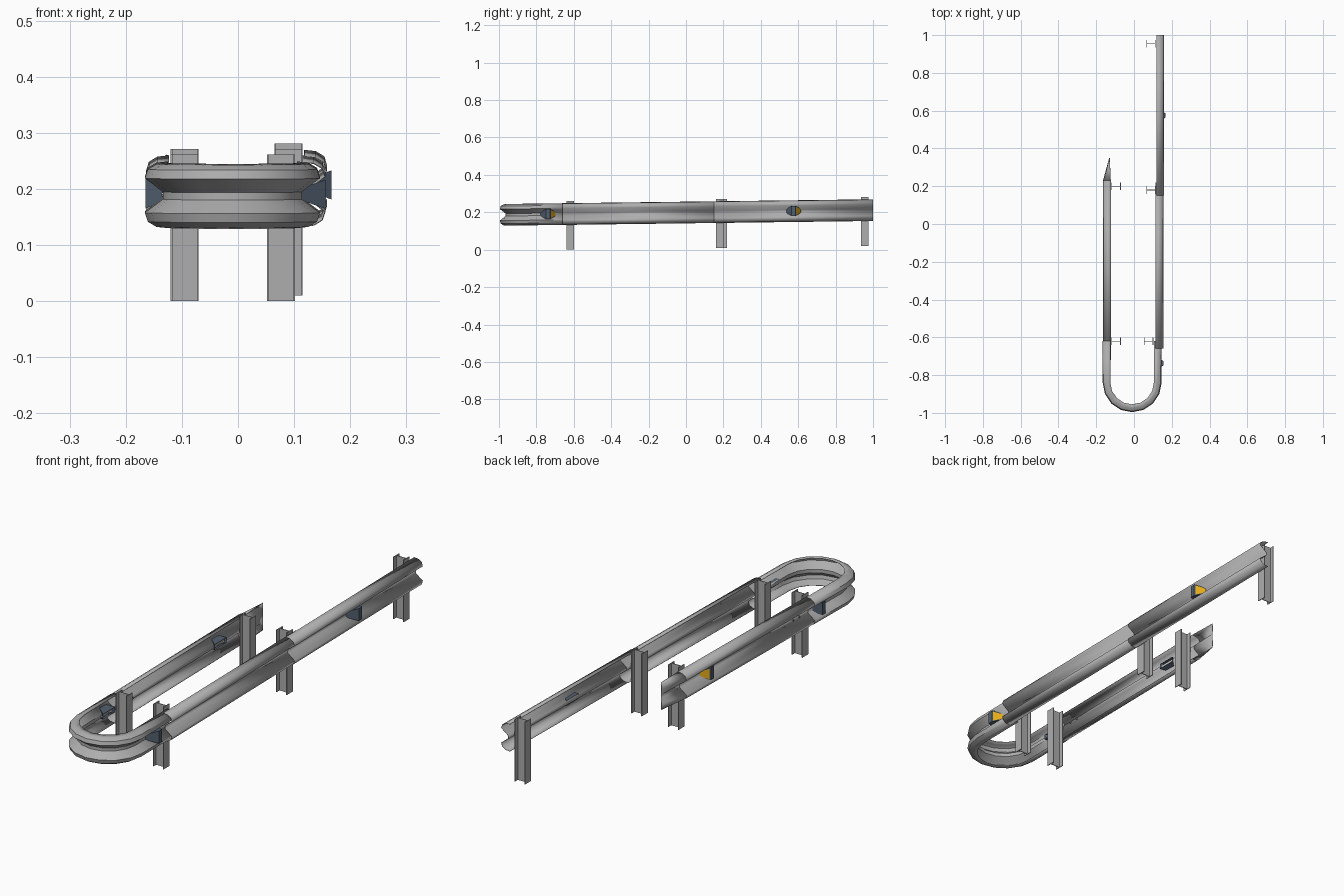
import bpy, math
from mathutils import Vector

cube = bpy.data.objects.get("Cube")
if cube:
    bpy.data.objects.remove(cube)


def material(name, rgb):
    m = bpy.data.materials.new(name)
    m.use_nodes = True
    m.diffuse_color = (*rgb, 1)
    m.node_tree.nodes["Principled BSDF"].inputs["Base Color"].default_value = (*rgb, 1)
    return m


steel = material("galvanised grey", (0.42, 0.42, 0.42))
dark = material("dark blue grey", (0.085, 0.115, 0.16))
amber = material("amber", (0.8, 0.42, 0.01))


def rise(y):
    """The whole barrier climbs gently towards the back."""
    return 0.0127 * (y + 0.62)


def add(name, verts, faces, mats, thickness=0.0):
    mesh = bpy.data.meshes.new(name)
    mesh.from_pydata([tuple(v) for v in verts], [], faces)
    for m in mats:
        mesh.materials.append(m)
    ob = bpy.data.objects.new(name, mesh)
    bpy.context.collection.objects.link(ob)
    if thickness:
        mod = ob.modifiers.new("sheet", "SOLIDIFY")
        mod.thickness = thickness
        mod.offset = 0
    return ob


# W-beam section: outward depth and height from the beam's middle
half = [(0.0, 0.057), (0.02, 0.055), (0.035, 0.046), (0.04, 0.031), (0.008, 0.007)]
section = half + [(d, -h) for d, h in reversed(half)]


def rail(name, path):
    """Sweep the section along (x, y, outward x, outward y, depth scale)."""
    verts, n = [], len(section)
    for x, y, ox, oy, s in path:
        for d, h in section:
            depth = d * s + 0.034 * (1 - s)
            verts.append((x + ox * depth, y + oy * depth, 0.191 + h + rise(y)))
    faces = [(i * n + j, i * n + j + 1, i * n + n + j + 1, i * n + n + j)
             for i in range(len(path) - 1) for j in range(n - 1)]
    ob = add(name, verts, faces, [steel], 0.002)
    bpy.ops.object.select_all(action="DESELECT")
    ob.select_set(True)
    bpy.context.view_layer.objects.active = ob
    bpy.ops.object.shade_smooth_by_angle(angle=math.radians(28))


# Rounded nose between the two arms
cx, cy, r = -0.01, -0.84, 0.115
nose = [(cx - r, -0.62, -1, 0, 1)]
for i in range(9):
    a = math.pi + math.pi * i / 8
    nose.append((cx + r * math.cos(a), cy + r * math.sin(a), math.cos(a), math.sin(a), 1))
nose.append((cx + r, -0.62, 1, 0, 1))
rail("nose_rail", nose)

# Straight arms; the short one ends in a flattened tip
rail("long_arm_front_rail", [(0.115, -0.66, 1, 0, 1), (0.115, 0.22, 1, 0, 1)])
rail("long_arm_back_rail", [(0.118, 0.15, 1, 0, 1), (0.118, 1.0, 1, 0, 1)])
rail("short_arm_rail", [(-0.123, -0.64, -1, 0, 1), (-0.123, 0.23, -1, 0, 1)])
rail("short_arm_tip", [(-0.123, 0.23, -1, 0, 1), (-0.096, 0.35, -1, 0, 0.05)])


def post(name, x, y):
    """I-beam post with its web across the barrier."""
    w, f, t = 0.025, 0.02, 0.0015
    right = [(t, f), (w, f)]
    outline = [(-w, -f), (-w + 2 * t, -f), (-w + 2 * t, -t), (w - 2 * t, -t),
               (w - 2 * t, -f), (w, -f)]
    outline += [(-px, -py) for px, py in outline]
    n = len(outline)
    z0 = rise(y)
    verts = [(x + px, y + py, z0 + z) for z in (0, 0.261) for px, py in outline]
    faces = [(i, (i + 1) % n, n + (i + 1) % n, n + i) for i in range(n)]
    faces += [tuple(range(n))[::-1], tuple(range(n, 2 * n))]
    add(name, verts, faces, [steel])


for name, x, y in [("long_arm_post_front", 0.077, -0.62),
                   ("long_arm_post_middle", 0.09, 0.18),
                   ("long_arm_post_back", 0.09, 0.955),
                   ("short_arm_post_front", -0.095, -0.62),
                   ("short_arm_post_back", -0.095, 0.2)]:
    post(name, x, y)


def reflector(name, x, y, side, lit):
    """Tent-shaped marker in the valley of the beam; its back-facing plate is amber."""
    verts = []
    for depth, hy, hz in [(0, 0.04, 0.011), (0.042, 0.011, 0.026)]:
        for sy, sz in [(-1, -1), (1, -1), (1, 1), (-1, 1)]:
            verts.append((x + side * depth, y + sy * hy, 0.192 + rise(y) + sz * hz))
    faces = [(i, (i + 1) % 4, 4 + (i + 1) % 4, 4 + i) for i in range(4)] + [(4, 5, 6, 7)]
    if side < 0:
        faces = [f[::-1] for f in faces]
    ob = add(name, verts, faces, [dark])
    if not lit:
        return
    # Amber plate set inside the dark border of the back-facing side
    corners = [Vector(verts[i]) for i in (1, 5, 6, 2)]
    mid = sum(corners, Vector()) / 4
    normal = (corners[1] - corners[0]).cross(corners[3] - corners[0]).normalized()
    if normal.y < 0:
        normal.negate()
    plate = [mid + (c - mid) * 0.84 + normal * 0.001 for c in corners]
    add(name + "_plate", plate, [(0, 1, 2, 3)], [amber])


reflector("long_arm_reflector_front", 0.114, -0.737, 1, True)
reflector("long_arm_reflector_back", 0.125, 0.575, 1, True)
reflector("short_arm_reflector_front", -0.123, -0.68, -1, False)
reflector("short_arm_reflector_back", -0.123, 0.06, -1, True)


# Small splice bolts on the inner face of the short arm
for i, y in enumerate((-0.72, -0.68, -0.56, -0.52)):
    bpy.ops.mesh.primitive_cylinder_add(
        vertices=6, radius=0.004, depth=0.012,
        location=(-0.13, y, 0.191 + rise(y)), rotation=(0, math.pi / 2, 0))
    bolt = bpy.context.object
    bolt.name = "splice_bolt_%d" % (i + 1)
    bolt.data.materials.append(steel)
